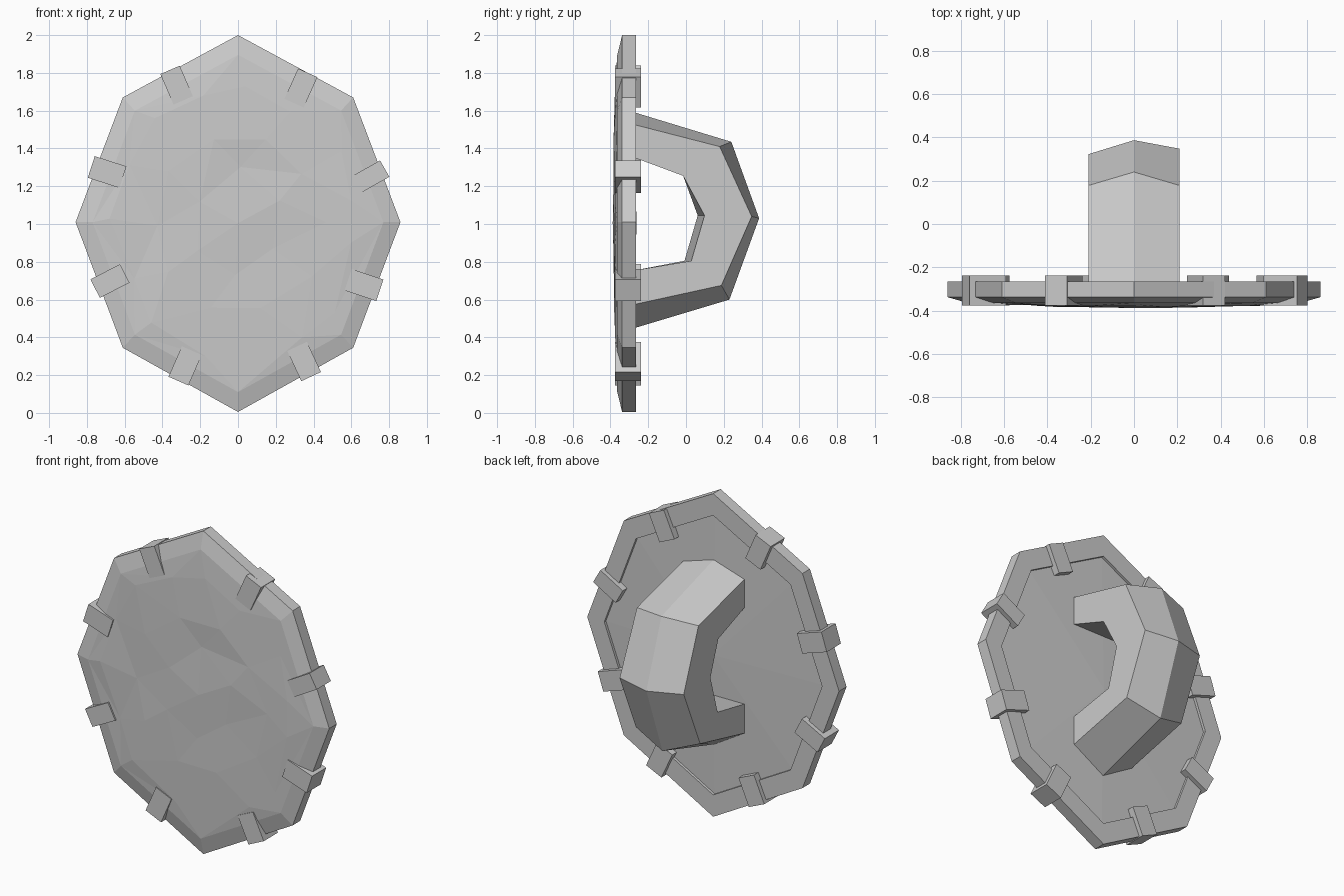
import bpy, bmesh, math, random
from mathutils import Matrix, Vector
from mathutils.geometry import delaunay_2d_cdt

if "Cube" in bpy.data.objects:
    bpy.data.objects.remove(bpy.data.objects["Cube"])

random.seed(4)
CZ = 1.005
OCT = [(0, 0.995), (0.61, 0.665), (0.86, 0.005), (0.61, -0.66),
       (0, -1.0), (-0.61, -0.66), (-0.86, 0.005), (-0.61, 0.665)]


def finish(bm, name):
    bmesh.ops.recalc_face_normals(bm, faces=bm.faces[:])
    me = bpy.data.meshes.new(name)
    bm.to_mesh(me)
    bm.free()
    ob = bpy.data.objects.new(name, me)
    bpy.context.collection.objects.link(ob)
    return ob


def loft(bm, loops, closed):
    """Skin a list of equal closed loops; cap the ends unless closed."""
    vs = [[bm.verts.new(p) for p in loop] for loop in loops]
    n = len(vs[0])
    for i in range(len(vs) if closed else len(vs) - 1):
        a, b = vs[i], vs[(i + 1) % len(vs)]
        for j in range(n):
            k = (j + 1) % n
            bm.faces.new((a[j], a[k], b[k], b[j]))
    if not closed:
        bm.faces.new(vs[0])
        bm.faces.new(vs[-1])


# Octagonal rim with a sloped front and a small lip at the back
bm = bmesh.new()
section = [(1, -0.265), (1, -0.338), (0.895, -0.364), (0.865, -0.35), (0.865, -0.265)]
loft(bm, [[(x * s, y, CZ + z * s) for x, z in OCT] for s, y in section], True)
finish(bm, "rim")


# Hammered front panel: jittered points triangulated inside the octagon
def oct_point(t, s):
    i = int(t * 8) % 8
    a, b = Vector(OCT[i]), Vector(OCT[(i + 1) % 8])
    return a.lerp(b, t * 8 - int(t * 8)) * s


pts = [Vector(p) * 0.895 for p in OCT]
depth = [-0.364] * 8
for s, n, shift in [(0.77, 15, 0.02), (0.54, 10, 0.05), (0.29, 6, 0.0), (0, 1, 0)]:
    for i in range(n):
        r = s + random.uniform(-0.04, 0.04) * (s > 0)
        t = (i / n + shift + random.uniform(-0.012, 0.012)) % 1
        pts.append(oct_point(t, r))
        depth.append(-0.367 - 0.015 * (1 - r * r) + random.uniform(-0.006, 0.006))
verts, _, faces, orig, _, _ = delaunay_2d_cdt(pts, [], [], 0, 1e-5)
bm = bmesh.new()
bv = [bm.verts.new((v.x, depth[o[0]], CZ + v.y)) for v, o in zip(verts, orig)]
for f in faces:
    bm.faces.new([bv[i] for i in f])
# Close the panel with a shallow eight-sided back
edge = [e for e in bm.edges if e.is_boundary]
ext = bmesh.ops.extrude_edge_only(bm, edges=edge)["geom"]
for v in ext:
    if isinstance(v, bmesh.types.BMVert):
        v.co.y = -0.282
back_edges = [e for e in ext if isinstance(e, bmesh.types.BMEdge) and e.is_boundary]
centre = bm.verts.new((0, -0.262, CZ))
for e in back_edges:
    bm.faces.new((e.verts[0], e.verts[1], centre))
finish(bm, "shield_panel")

# Clips gripping the rim: x, z, outward direction, width
CLIPS = [(-0.325, 1.735, -13, 30, 0.112), (0.333, 1.72, 14, 31, 0.112),
         (-0.693, 1.275, -31, 10, 0.12), (0.70, 1.25, 30, 17, 0.10),
         (-0.678, 0.698, -31, -16, 0.11), (0.667, 0.677, 30, -10, 0.12),
         (-0.28, 0.249, -14, -32, 0.115), (0.35, 0.272, 14, -30, 0.115)]
for i, (x, z, dx, dz, w) in enumerate(CLIPS):
    bm = bmesh.new()
    m = (Matrix.Translation((x, -0.307, z))
         @ Matrix.Rotation(-math.atan2(dz, dx), 4, 'Y')
         @ Matrix.Diagonal((0.176, 0.138, w, 1)))
    bmesh.ops.create_cube(bm, size=1, matrix=m)
    finish(bm, f"clip_{i + 1}")

# Arched grip: ridge, side edge and inner edge (y, z) at each station
STATIONS = [((-0.27, 1.59), (-0.27, 1.525), (-0.27, 1.35)),
            ((0.24, 1.435), (0.178, 1.41), (-0.015, 1.255)),
            ((0.387, 1.03), (0.335, 1.04), (0.08, 1.045)),
            ((0.23, 0.60), (0.175, 0.675), (0.01, 0.805)),
            ((-0.27, 0.45), (-0.27, 0.575), (-0.27, 0.755))]
bm = bmesh.new()
loops = []
for i, (ridge, side, inner) in enumerate(STATIONS):
    k = 0.018 if i in (2, 3) else 0      # the right side sits a little further out
    loops.append([(0, *ridge), (0.21, side[0] + k * 0.7, side[1]), (0.21, inner[0] + k, inner[1]),
                  (-0.21, inner[0] - k, inner[1]), (-0.21, side[0] - k * 0.7, side[1])])
loft(bm, loops, False)
finish(bm, "handle")
